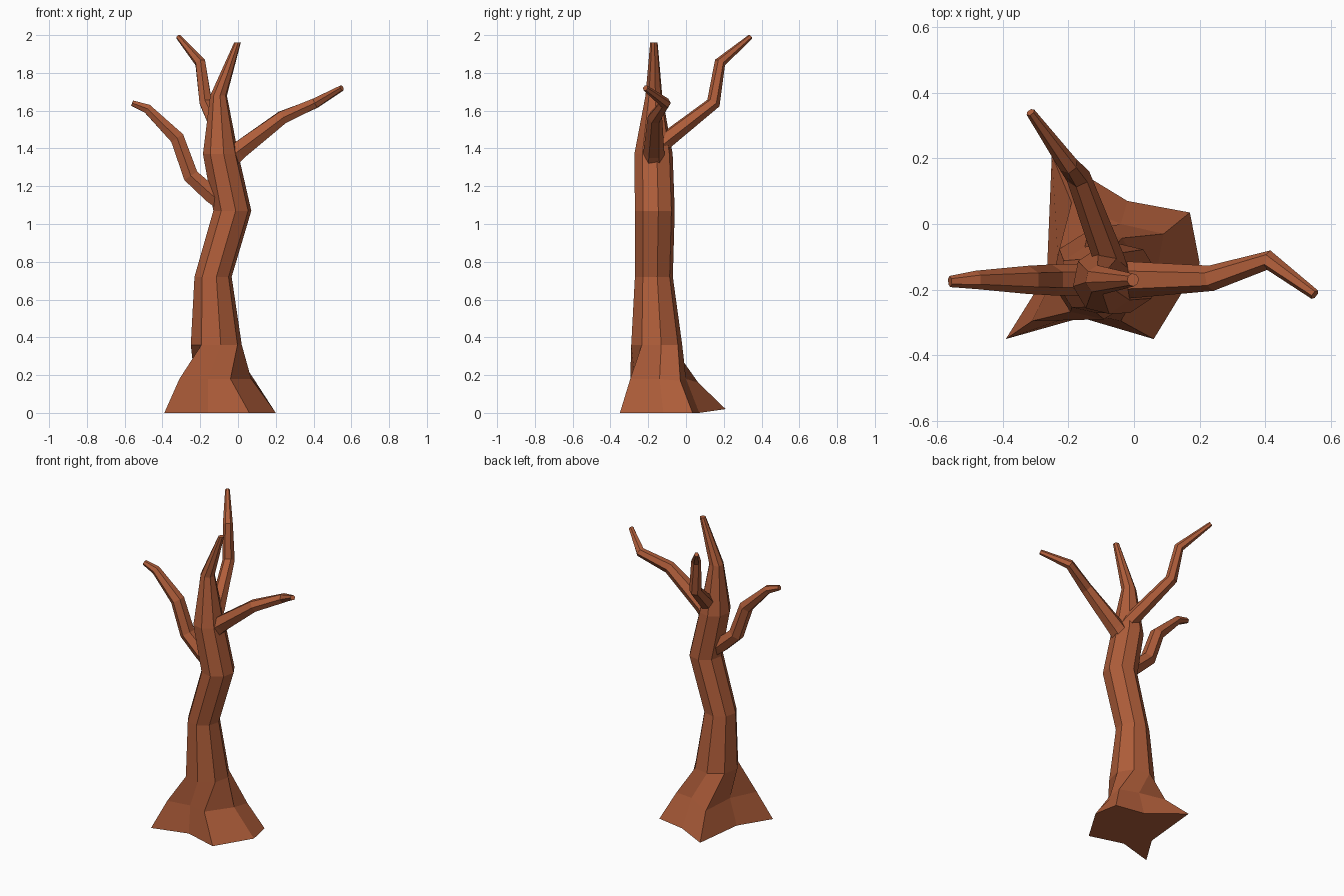
import bpy, bmesh, math
from mathutils import Vector

if "Cube" in bpy.data.objects:
    bpy.data.objects.remove(bpy.data.objects["Cube"])

bark = bpy.data.materials.new("reddish brown bark")
bark.diffuse_color = (0.43, 0.11, 0.042, 1)
bark.use_nodes = True
bark.node_tree.nodes["Principled BSDF"].inputs["Base Color"].default_value = bark.diffuse_color


def skin(name, rings):
    """Join equal-sized rings of points into a closed flat-faced tube."""
    bm = bmesh.new()
    loops = [[bm.verts.new(p) for p in ring] for ring in rings]
    n = len(loops[0])
    for a, b in zip(loops, loops[1:]):
        for i in range(n):
            j = (i + 1) % n
            bm.faces.new((a[i], a[j], b[j], b[i]))
    bm.faces.new(loops[0][::-1])
    bm.faces.new(loops[-1])
    bmesh.ops.recalc_face_normals(bm, faces=bm.faces)
    me = bpy.data.meshes.new(name)
    bm.to_mesh(me)
    bm.free()
    me.materials.append(bark)
    ob = bpy.data.objects.new(name, me)
    bpy.context.collection.objects.link(ob)
    return ob


def branch(name, stations, sides=6):
    """Tapered tube along (x, y, z, radius) stations, rings mitred at bends."""
    pts = [Vector(s[:3]) for s in stations]
    rings = []
    for k, p in enumerate(pts):
        t = Vector()
        if k > 0:
            t += (p - pts[k - 1]).normalized()
        if k < len(pts) - 1:
            t += (pts[k + 1] - p).normalized()
        t.normalize()
        side = t.cross(Vector((0, 0, 1))).normalized()
        up = side.cross(t)
        r = stations[k][3]
        rings.append([p + r * (math.cos(a) * side + math.sin(a) * up)
                      for a in (math.tau * i / sides for i in range(sides))])
    return skin(name, rings)


# trunk: star-shaped root flare, then eight-sided rings that sway and taper
roots = [(0.20, -0.12, 0), (0.17, 0.035, 0), (-0.02, 0.07, 0), (-0.25, 0.21, 0.02),
         (-0.265, -0.15, 0), (-0.39, -0.35, 0), (-0.16, -0.285, 0), (0.06, -0.35, 0)]
flare = [(0.07, -0.14, 0.18), (0.09, -0.03, 0.17), (-0.04, 0.0, 0.18), (-0.19, 0.065, 0.16),
         (-0.23, -0.13, 0.18), (-0.31, -0.295, 0.18), (-0.16, -0.27, 0.18), (-0.04, -0.295, 0.18)]
trunk = [roots, flare]
for x, y, z, rx, ry in [(-0.115, -0.155, 0.36, 0.137, 0.137),
                        (-0.132, -0.17, 0.72, 0.10, 0.102),
                        (-0.03, -0.165, 1.07, 0.102, 0.107),
                        (-0.092, -0.172, 1.37, 0.095, 0.103),
                        (-0.103, -0.17, 1.68, 0.045, 0.045),
                        (-0.003, -0.17, 1.96, 0.018, 0.02)]:
    trunk.append([(x + rx * math.cos(a), y + ry * math.sin(a), z)
                  for a in (math.radians(10 + 45 * i) for i in range(8))])
skin("trunk", trunk)

# three bare branches
branch("right_branch", [(-0.06, -0.17, 1.33, 0.06), (0.0, -0.17, 1.385, 0.055),
                        (0.235, -0.165, 1.565, 0.039), (0.41, -0.11, 1.64, 0.03),
                        (0.55, -0.215, 1.72, 0.016)])
branch("left_branch", [(-0.08, -0.17, 1.11, 0.05), (-0.14, -0.17, 1.155, 0.05),
                       (-0.25, -0.17, 1.255, 0.047), (-0.322, -0.17, 1.455, 0.043),
                       (-0.48, -0.17, 1.61, 0.028), (-0.56, -0.175, 1.64, 0.017)])
branch("back_branch", [(-0.06, -0.17, 1.39, 0.05), (-0.075, -0.11, 1.44, 0.047),
                       (-0.17, 0.145, 1.64, 0.037), (-0.2, 0.18, 1.855, 0.03),
                       (-0.315, 0.34, 1.99, 0.014)])
